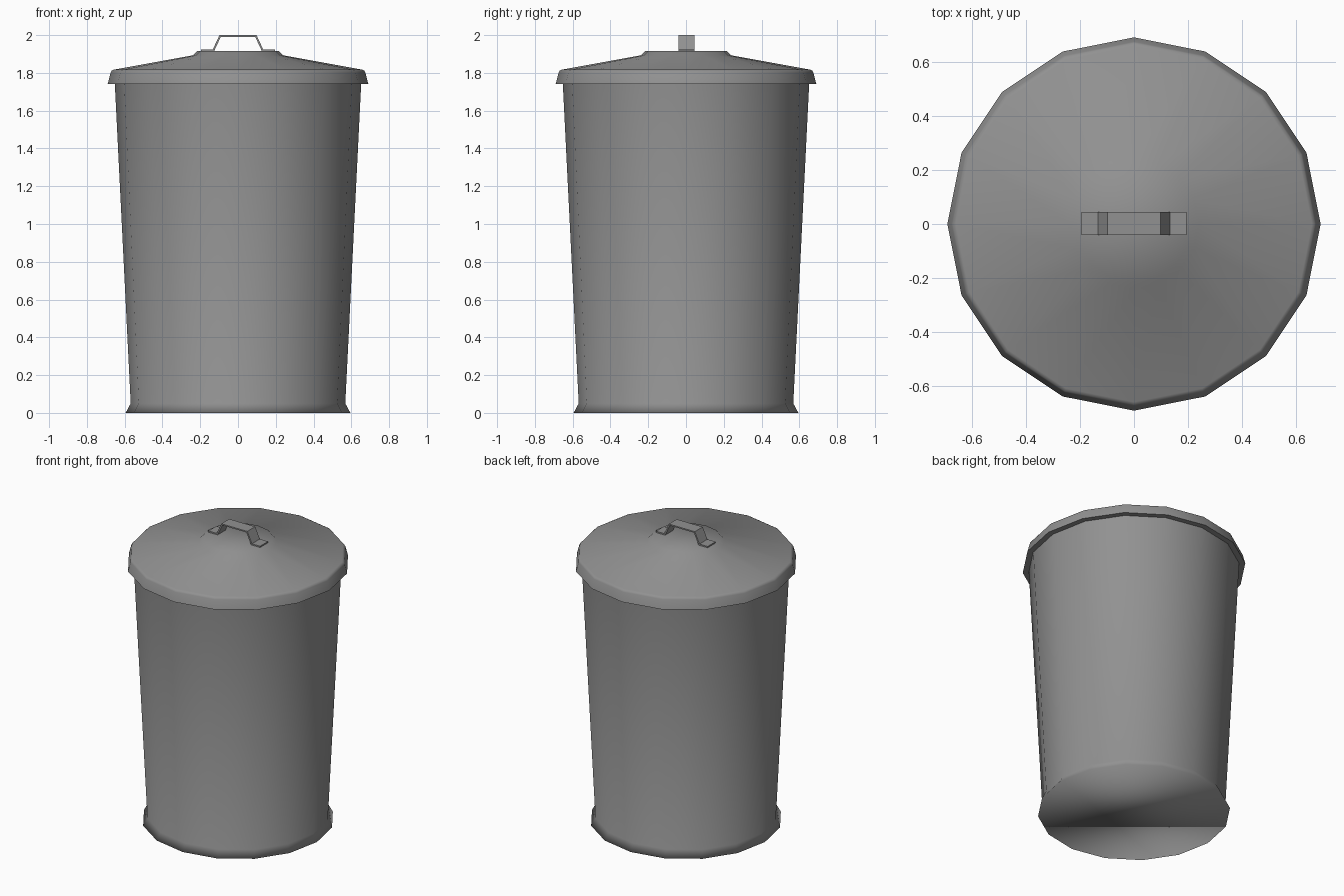
import bpy, bmesh, math

if "Cube" in bpy.data.objects:
    bpy.data.objects.remove(bpy.data.objects["Cube"])

SIDES = 16

# Dark grey metal shared by every part
metal = bpy.data.materials.new("dark_metal")
metal.diffuse_color = (0.285, 0.285, 0.285, 1)
metal.use_nodes = True
metal.node_tree.nodes["Principled BSDF"].inputs["Base Color"].default_value = metal.diffuse_color


def finish(name, bm):
    bmesh.ops.recalc_face_normals(bm, faces=bm.faces)
    mesh = bpy.data.meshes.new(name)
    bm.to_mesh(mesh)
    bm.free()
    mesh.materials.append(metal)
    obj = bpy.data.objects.new(name, mesh)
    bpy.context.collection.objects.link(obj)
    return obj


def lathe(name, profile, smooth_angle, cap_bottom=False, cap_top=False):
    """Revolve (radius, z) points into a 16-sided smooth shell."""
    bm = bmesh.new()
    rings = []
    for r, z in profile:
        rings.append([bm.verts.new((r * math.cos(math.tau * i / SIDES),
                                    r * math.sin(math.tau * i / SIDES), z))
                      for i in range(SIDES)])
    for a, b in zip(rings, rings[1:]):
        for i in range(SIDES):
            j = (i + 1) % SIDES
            bm.faces.new((a[i], a[j], b[j], b[i]))
    if cap_bottom:
        bm.faces.new(rings[0][::-1])
    if cap_top:
        bm.faces.new(rings[-1])
    obj = finish(name, bm)
    bpy.ops.object.select_all(action='DESELECT')
    obj.select_set(True)
    bpy.context.view_layer.objects.active = obj
    bpy.ops.object.shade_smooth_by_angle(angle=math.radians(smooth_angle))
    return obj


# Tapered bin with a flared foot
lathe("bin_body", [(0.595, 0), (0.568, 0.05), (0.655, 1.80)], 180, cap_bottom=True)

# Lid: underside lip, flared skirt, rounded rim, shallow cone and raised centre
lathe("lid", [(0.653, 1.741), (0.69, 1.741), (0.674, 1.802), (0.669, 1.811),
              (0.658, 1.817), (0.24, 1.893), (0.215, 1.916)], 70, cap_top=True)

# Bent strap handle: outer line and inner line of the strip, mirrored in x
top = [(0.195, 1.925), (0.133, 1.925), (0.098, 2.0)]
under = [(0.195, 1.916), (0.126, 1.916), (0.091, 1.991)]
upper = top + [(-x, z) for x, z in reversed(top)]
lower = under + [(-x, z) for x, z in reversed(under)]
bm = bmesh.new()
rows = [[bm.verts.new((x, y, z)) for x, z in line]
        for line, y in ((upper, -0.04), (upper, 0.045), (lower, 0.045), (lower, -0.04))]
for k in range(4):
    a, b = rows[k], rows[(k + 1) % 4]
    for i in range(len(a) - 1):
        bm.faces.new((a[i], a[i + 1], b[i + 1], b[i]))
for end in (0, -1):
    bm.faces.new([row[end] for row in rows])
finish("lid_handle", bm)
